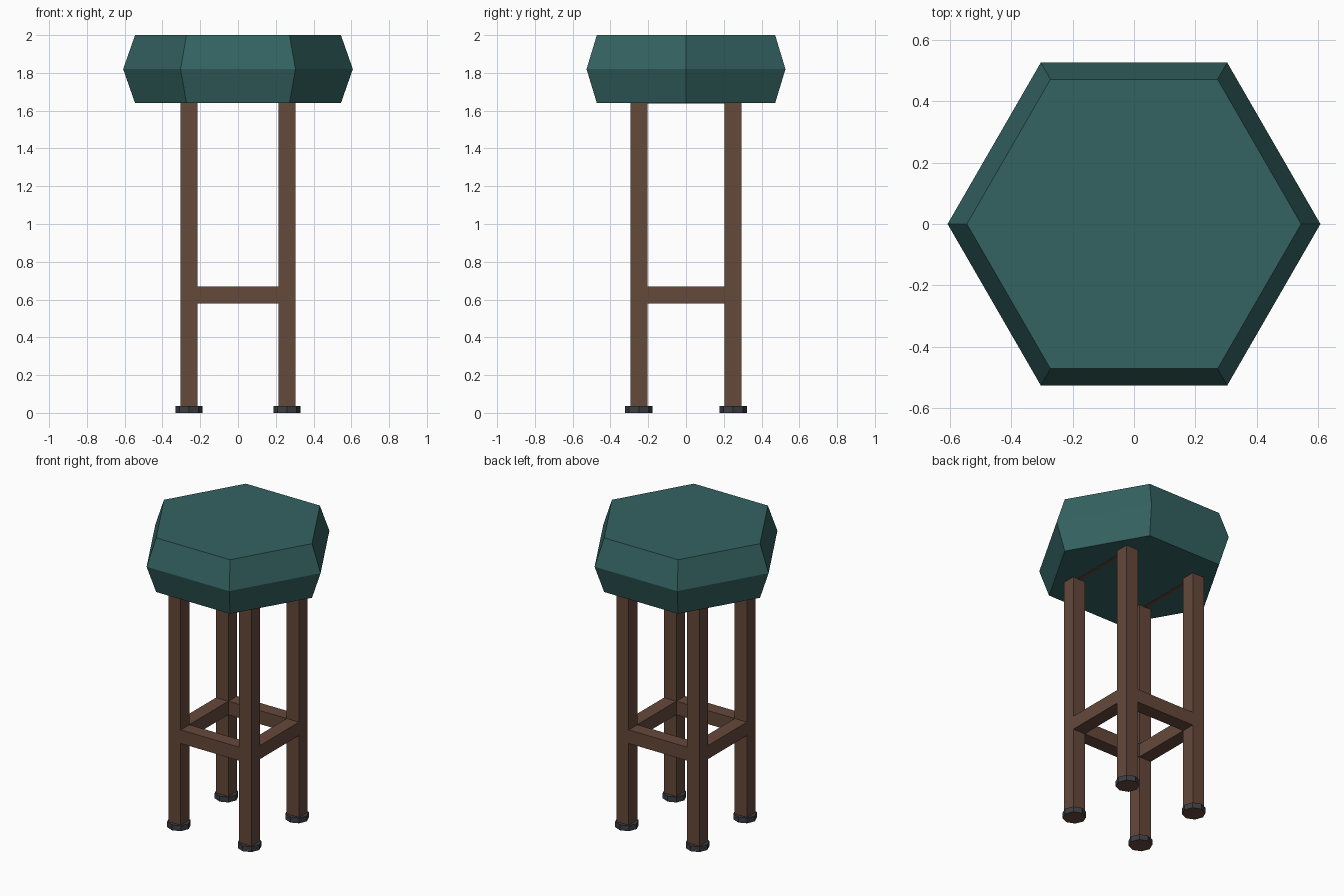
import bpy, math

if "Cube" in bpy.data.objects:
    bpy.data.objects.remove(bpy.data.objects["Cube"])

def material(name, rgb):
    m = bpy.data.materials.new(name)
    m.diffuse_color = (*rgb, 1)
    m.use_nodes = True
    m.node_tree.nodes["Principled BSDF"].inputs["Base Color"].default_value = m.diffuse_color
    return m

teal = material("teal_cushion", (0.034, 0.125, 0.122))
wood = material("brown_wood", (0.130, 0.065, 0.042))
dark = material("dark_rubber", (0.045, 0.047, 0.055))

def box(name, lo, hi, mat):
    centre = [(a + b) / 2 for a, b in zip(lo, hi)]
    bpy.ops.mesh.primitive_cube_add(size=1, location=centre)
    o = bpy.context.object
    o.name = name
    o.scale = [b - a for a, b in zip(lo, hi)]
    bpy.ops.object.transform_apply(location=False, rotation=False, scale=True)
    o.data.materials.append(mat)

def lathe(name, sides, rings, mat, location=(0, 0, 0)):
    # Stack of polygon rings (radius, height), capped at both ends
    verts = [(r * math.cos(math.tau * i / sides), r * math.sin(math.tau * i / sides), z)
             for r, z in rings for i in range(sides)]
    faces = [tuple(reversed(range(sides))), tuple(range(len(verts) - sides, len(verts)))]
    for k in range(len(rings) - 1):
        for i in range(sides):
            j = (i + 1) % sides
            a, b = k * sides, (k + 1) * sides
            faces.append((a + i, a + j, b + j, b + i))
    mesh = bpy.data.meshes.new(name)
    mesh.from_pydata(verts, [], faces)
    o = bpy.data.objects.new(name, mesh)
    o.location = location
    mesh.materials.append(mat)
    bpy.context.collection.objects.link(o)
    return o

# Hexagonal cushion, widest at mid height
lathe("seat", 6, [(0.545, 1.64), (0.608, 1.82), (0.545, 2.0)], teal)

LX, LY, H = 0.26, 0.25, 0.045   # leg centres and half thickness
for sx, side in ((-1, "left"), (1, "right")):
    for sy, end in ((-1, "front"), (1, "back")):
        x, y = sx * LX, sy * LY
        # Square leg and octagonal foot
        box(f"{end}_{side}_leg", (x - H, y - H, 0.01), (x + H, y + H, 1.66), wood)
        foot = lathe(f"{end}_{side}_foot", 8, [(0.072, 0), (0.072, 0.036)], dark, (x, y, 0))
        foot.data.materials.append(wood)
        foot.data.polygons[0].material_index = 1   # wooden underside
    # Side stretchers
    box(f"{side}_stretcher", (sx * LX - H, -LY + H, 0.58), (sx * LX + H, LY - H, 0.67), wood)
    # Slim support under the seat, barely showing
    box(f"{side}_seat_support", (sx * LX - 0.012, -LY + H, 1.637), (sx * LX + 0.012, LY - H, 1.66), wood)

# Front and back stretchers
for sy, end in ((-1, "front"), (1, "back")):
    box(f"{end}_stretcher", (-LX + H, sy * LY - H, 0.58), (LX - H, sy * LY + H, 0.67), wood)
